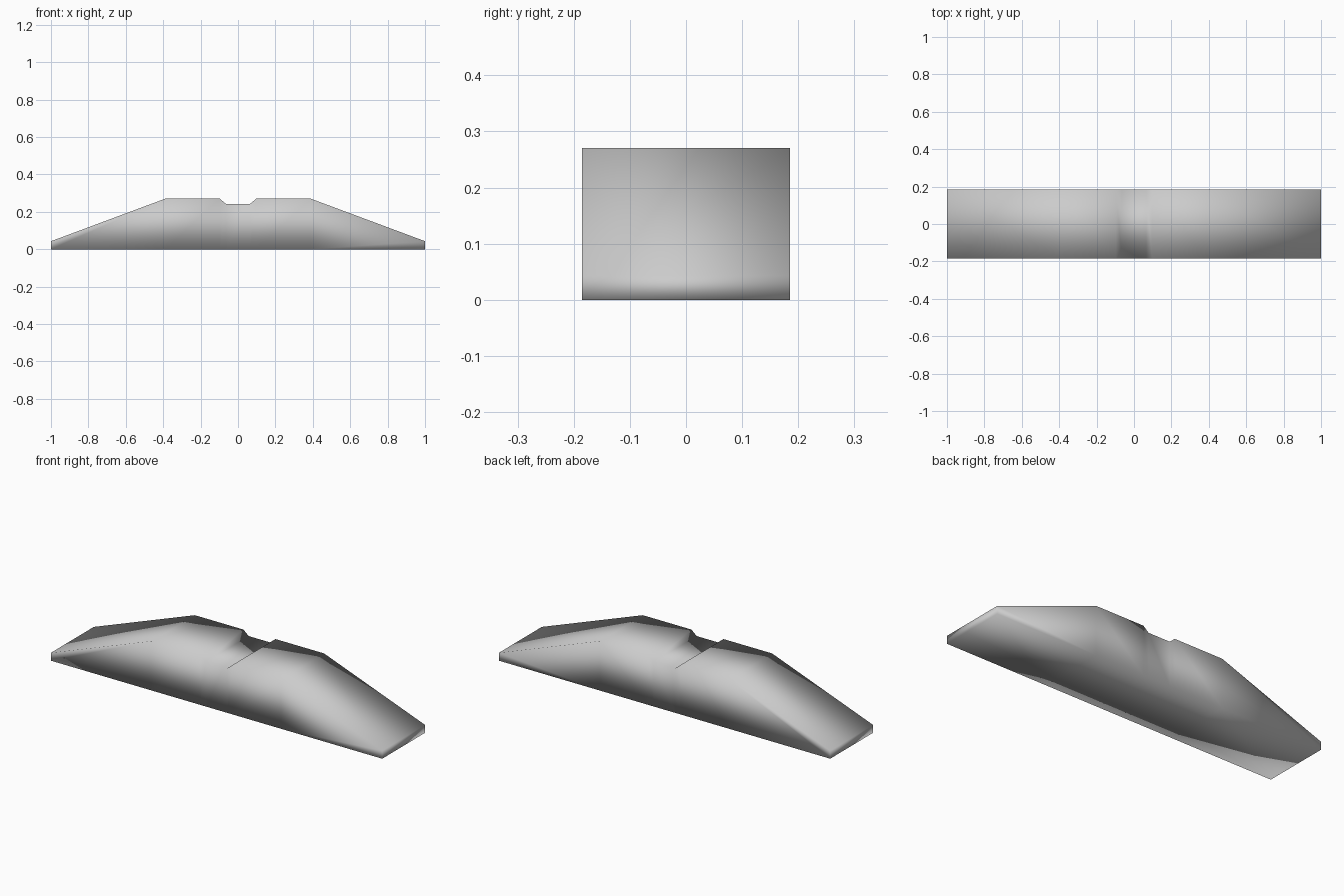
import bpy
import bmesh
from mathutils import Vector

old = bpy.data.objects.get("Cube")
if old:
    bpy.data.objects.remove(old, do_unlink=True)

HALF_DEPTH = 0.185

# Plain grey finish
grey = bpy.data.materials.new("light_grey")
grey.use_nodes = True
colour = (0.6, 0.6, 0.6, 1)
grey.diffuse_color = colour
grey.node_tree.nodes["Principled BSDF"].inputs["Base Color"].default_value = colour

# Upper outline: sloped ends, flat shoulders and a shallow central notch
half_outline = [(0.065, 0.243), (0.097, 0.27), (0.39, 0.27), (1.0, 0.043)]
outline = [(-x, z) for x, z in reversed(half_outline)] + half_outline

# Front wall, divided into one column per outline step
bm = bmesh.new()
upper = [bm.verts.new((x, -HALF_DEPTH, z)) for x, z in outline]
lower = [bm.verts.new((x, -HALF_DEPTH, 0)) for x, z in outline]
for i in range(len(outline) - 1):
    bm.faces.new((lower[i], lower[i + 1], upper[i + 1], upper[i]))

# Extrude the wall back into a closed bar
result = bmesh.ops.extrude_face_region(bm, geom=bm.faces[:], use_keep_orig=True)
moved = [v for v in result["geom"] if isinstance(v, bmesh.types.BMVert)]
bmesh.ops.translate(bm, verts=moved, vec=Vector((0, 2 * HALF_DEPTH, 0)))
bmesh.ops.recalc_face_normals(bm, faces=bm.faces[:])

# Soft shading runs across every edge
for face in bm.faces:
    face.smooth = True

mesh = bpy.data.meshes.new("notched_bar")
bm.to_mesh(mesh)
bm.free()
mesh.materials.append(grey)
bar = bpy.data.objects.new("notched_bar", mesh)
bpy.context.collection.objects.link(bar)
